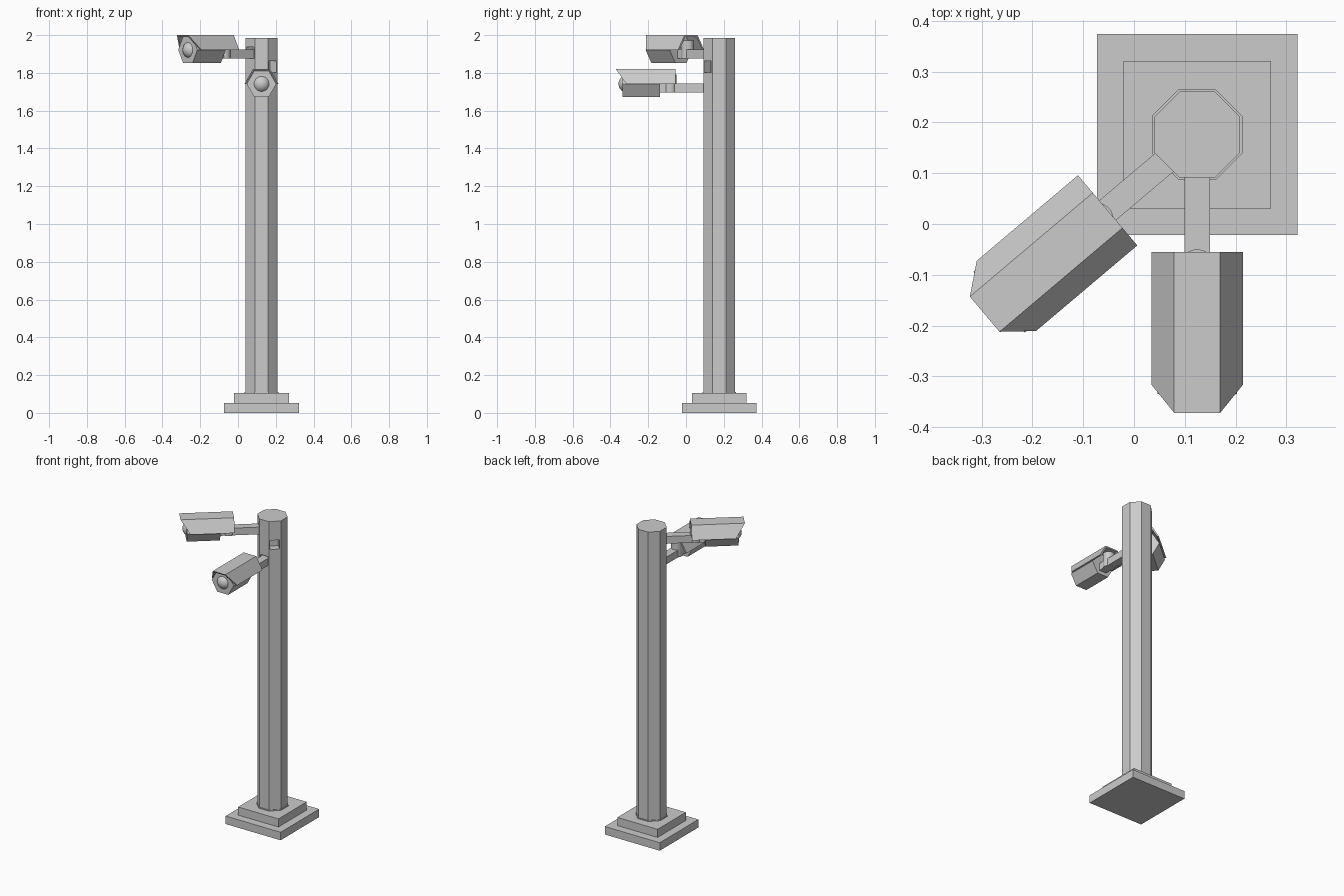
import bpy, bmesh, math
from mathutils import Matrix

if "Cube" in bpy.data.objects:
    bpy.data.objects.remove(bpy.data.objects["Cube"])

CX, CY = 0.1245, 0.176          # pole axis

grey = bpy.data.materials.new("light_grey")
grey.diffuse_color = (0.6, 0.6, 0.6, 1)
grey.use_nodes = True
grey.node_tree.nodes["Principled BSDF"].inputs["Base Color"].default_value = grey.diffuse_color


def finish(name, bm, loc=(CX, CY, 0), turn=0.0):
    bmesh.ops.recalc_face_normals(bm, faces=bm.faces)
    me = bpy.data.meshes.new(name)
    bm.to_mesh(me)
    bm.free()
    me.materials.append(grey)
    ob = bpy.data.objects.new(name, me)
    ob.location = loc
    ob.rotation_euler.z = turn
    bpy.context.collection.objects.link(ob)
    return ob


def box(name, x0, x1, y0, y1, z0, z1, **kw):
    bm = bmesh.new()
    m = Matrix.Translation(((x0 + x1) / 2, (y0 + y1) / 2, (z0 + z1) / 2))
    m = m @ Matrix.Diagonal((x1 - x0, y1 - y0, z1 - z0, 1))
    bmesh.ops.create_cube(bm, size=1, matrix=m)
    return finish(name, bm, **kw)


def column(name, r, n, z0, z1, y=0.0, spin=0.0, **kw):
    bm = bmesh.new()
    m = Matrix.Translation((0, y, (z0 + z1) / 2)) @ Matrix.Rotation(spin, 4, 'Z')
    bmesh.ops.create_cone(bm, cap_ends=True, segments=n, radius1=r, radius2=r,
                          depth=z1 - z0, matrix=m)
    return finish(name, bm, **kw)


def extrude_y(name, pts, front, back, **kw):
    """Extrude an xz profile along y; front(z) gives the front cut."""
    bm = bmesh.new()
    a = [bm.verts.new((x, front(z), z)) for x, z in pts]
    b = [bm.verts.new((x, back, z)) for x, z in pts]
    n = len(pts)
    bm.faces.new(a)
    bm.faces.new(b[::-1])
    for i in range(n):
        j = (i + 1) % n
        bm.faces.new((a[i], a[j], b[j], b[i]))
    return finish(name, bm, **kw)


def hexagon(r, count):
    return [(r * math.cos(k * math.pi / 3), r * math.sin(k * math.pi / 3))
            for k in range(count)]


def shade_smooth(ob):
    bpy.ops.object.select_all(action='DESELECT')
    bpy.context.view_layer.objects.active = ob
    ob.select_set(True)
    bpy.ops.object.shade_smooth_by_angle(angle=math.radians(35))


# Stepped base
box("base_plate", -0.1975, 0.1975, -0.198, 0.198, 0, 0.052)
box("base_step", -0.145, 0.145, -0.145, 0.145, 0.052, 0.105)

# Octagonal pole with a thin collar at the foot
OCT = 1 / math.cos(math.pi / 8)
column("pole_collar", 0.089 * OCT, 8, 0.105, 0.11, spin=math.pi / 8)
pole = column("pole", 0.0845 * OCT, 8, 0.105, 1.985, spin=math.pi / 8)

# Square sockets in the three front faces of the pole
for z, turn in ((1.743, 0), (1.923, -math.pi / 4), (1.849, math.pi / 4)):
    cutter = box("socket_cutter", -0.028, 0.028, -0.13, -0.036, -0.046, 0.013,
                 loc=(CX, CY, z), turn=turn)
    cutter.hide_render = True
    mod = pole.modifiers.new("socket", 'BOOLEAN')
    mod.operation = 'DIFFERENCE'
    mod.solver = 'EXACT'
    mod.object = cutter
    bpy.context.view_layer.objects.active = pole
    bpy.ops.object.modifier_apply(modifier=mod.name)
    bpy.data.objects.remove(cutter)


def camera_unit(side, z, turn):
    kw = dict(loc=(CX, CY, z), turn=turn)
    # hollow half-hexagon hood with a raked front
    profile = hexagon(0.0905, 4) + hexagon(0.080, 4)[::-1]
    extrude_y(side + "_hood", profile,
              lambda h: -0.492 - 0.056 * h / 0.0784, -0.231, **kw)
    # hexagonal body
    extrude_y(side + "_body", hexagon(0.0785, 6), lambda h: -0.511, -0.314, **kw)
    # domed lens
    bm = bmesh.new()
    m = Matrix.Translation((0, -0.486, 0)) @ Matrix.Rotation(math.pi / 2, 4, 'X')
    bmesh.ops.create_uvsphere(bm, u_segments=32, v_segments=16, radius=0.047, matrix=m)
    shade_smooth(finish(side + "_lens", bm, **kw))
    # swivel joint and arm
    shade_smooth(column(side + "_swivel", 0.034, 32, -0.0455, 0.05, y=-0.26, **kw))
    box(side + "_arm", -0.0255, 0.0255, -0.32, -0.045, -0.045, 0.002, **kw)


camera_unit("front", 1.7416, 0)
camera_unit("left", 1.9216, math.radians(-49.8))
